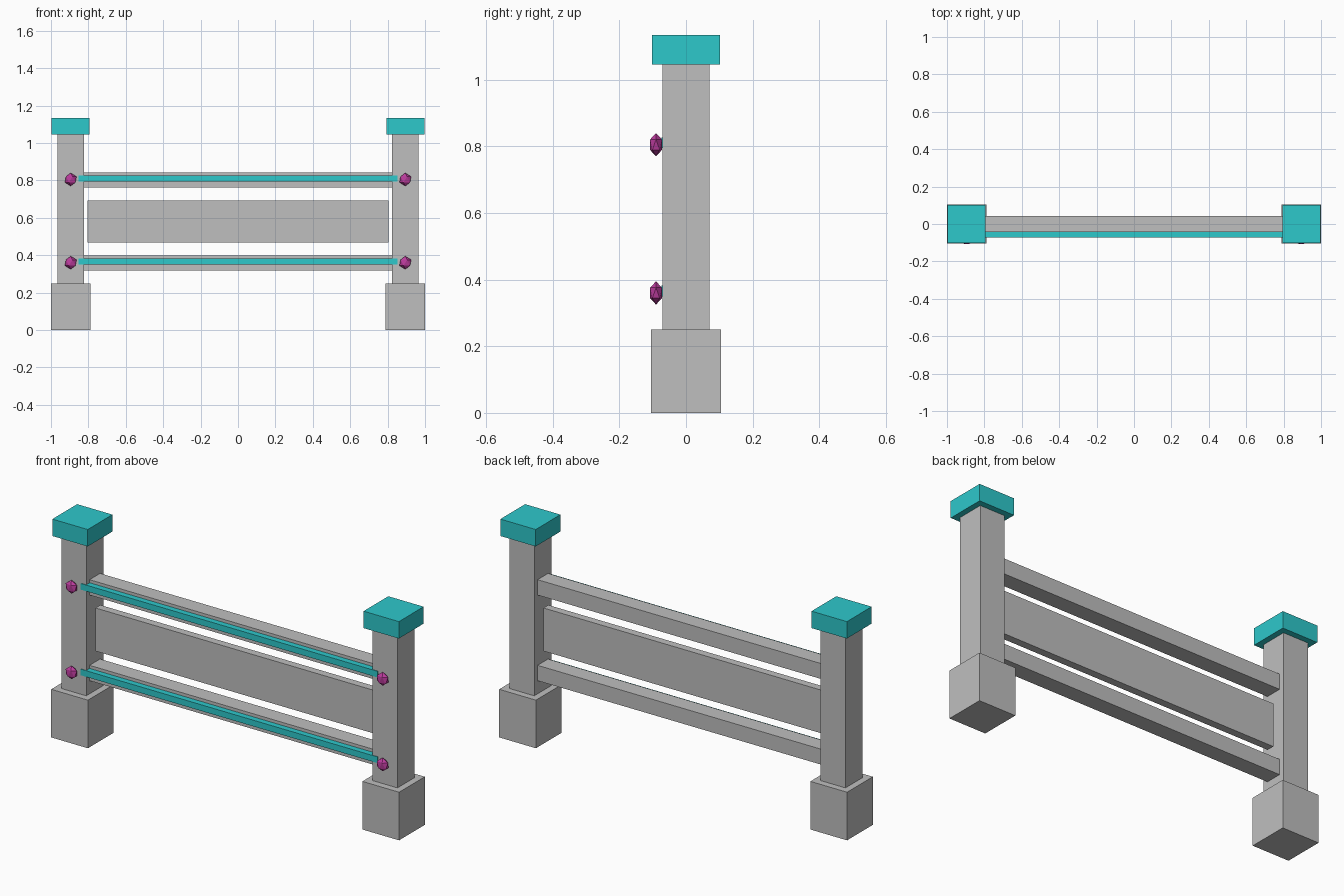
import bpy

if "Cube" in bpy.data.objects:
    bpy.data.objects.remove(bpy.data.objects["Cube"], do_unlink=True)


def make_material(name, colour):
    mat = bpy.data.materials.new(name)
    mat.use_nodes = True
    mat.diffuse_color = (*colour, 1)
    bsdf = next(n for n in mat.node_tree.nodes if n.type == 'BSDF_PRINCIPLED')
    bsdf.inputs["Base Color"].default_value = (*colour, 1)
    return mat


GREY = make_material("grey", (0.52, 0.52, 0.52))
TEAL = make_material("teal", (0.027, 0.58, 0.60))
MAGENTA = make_material("magenta", (0.50, 0.045, 0.34))


def box(name, mat, centre, size):
    bpy.ops.mesh.primitive_cube_add(size=1, location=centre)
    return finish(name, mat, size)


def gem(name, centre):
    bpy.ops.mesh.primitive_ico_sphere_add(subdivisions=1, radius=0.035, location=centre)
    return finish(name, MAGENTA, (1, 0.6, 1))


def finish(name, mat, scale):
    obj = bpy.context.object
    obj.name = name
    obj.scale = scale
    bpy.ops.object.transform_apply(location=False, rotation=False, scale=True)
    obj.data.materials.append(mat)
    return obj


POST_X = 0.8945
RAILS = {"lower": 0.358, "upper": 0.803}

# Posts with footings, caps and gem studs
for side, sign in (("left", 1), ("right", -1)):
    x = sign * POST_X
    box(f"{side}_footing", GREY, (x, 0, 0.125), (0.211, 0.211, 0.25))
    box(f"{side}_post", GREY, (x, 0, 0.648), (0.143, 0.141, 0.796))
    box(f"{side}_cap", TEAL, (x, 0, 1.09), (0.203, 0.203, 0.088))
    for level, z in RAILS.items():
        gem(f"{side}_{level}_gem", (x, -0.09, z + 0.002))

# Rails with a raised strip along the front
for level, z in RAILS.items():
    box(f"{level}_rail", GREY, (0, 0, z), (1.66, 0.086, 0.08))
    box(f"{level}_strip", TEAL, (0, -0.0565, z + 0.008), (1.706, 0.034, 0.032))

# Thin centre panel
box("centre_panel", GREY, (0, 0, 0.58), (1.61, 0.04, 0.224))
